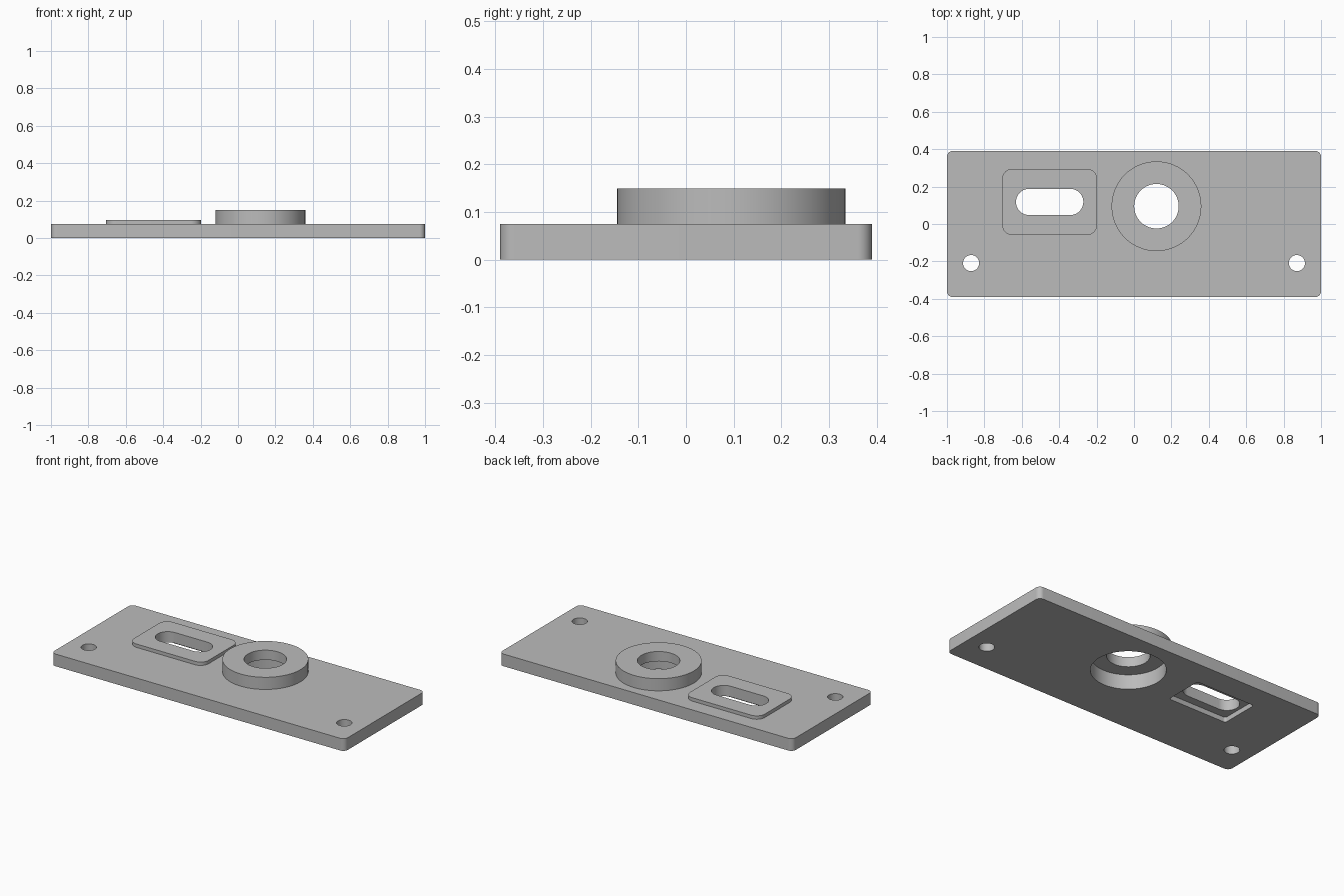
import bpy
import bmesh
from math import cos, sin, pi

default = bpy.data.objects.get("Cube")
if default:
    bpy.data.objects.remove(default, do_unlink=True)

grey = bpy.data.materials.new("plain grey")
grey.use_nodes = True
colour = (0.5, 0.5, 0.5, 1)
grey.diffuse_color = colour
grey.node_tree.nodes["Principled BSDF"].inputs["Base Color"].default_value = colour


def prism(name, centre, half, radius, bottom, top, steps=16):
    """Upright block with rounded corners; a full radius gives a disc or a slot."""
    corners = [(1, 1), (-1, 1), (-1, -1), (1, -1)]
    bm = bmesh.new()
    ring = []
    for i, (sx, sy) in enumerate(corners):
        for k in range(steps + 1):
            a = (i + k / steps) * pi / 2
            ring.append(bm.verts.new((
                centre[0] + sx * (half[0] - radius) + radius * cos(a),
                centre[1] + sy * (half[1] - radius) + radius * sin(a),
                bottom)))
    face = bm.faces.new(ring)
    walls = bmesh.ops.extrude_face_region(bm, geom=[face])
    moved = [v for v in walls["geom"] if isinstance(v, bmesh.types.BMVert)]
    bmesh.ops.translate(bm, verts=moved, vec=(0, 0, top - bottom))
    bmesh.ops.remove_doubles(bm, verts=bm.verts, dist=0.0001)
    bmesh.ops.recalc_face_normals(bm, faces=bm.faces)
    mesh = bpy.data.meshes.new(name)
    bm.to_mesh(mesh)
    bm.free()
    mesh.materials.append(grey)
    obj = bpy.data.objects.new(name, mesh)
    bpy.context.collection.objects.link(obj)
    return obj


def disc(name, centre, radius, bottom, top):
    return prism(name, centre, (radius, radius), radius, bottom, top)


def combine(target, other, operation):
    """Join or cut with another solid, then drop the helper."""
    mod = target.modifiers.new(other.name, "BOOLEAN")
    mod.object = other
    mod.operation = operation
    mod.solver = "EXACT"
    bpy.context.view_layer.objects.active = target
    bpy.ops.object.modifier_apply(modifier=mod.name)
    bpy.data.objects.remove(other, do_unlink=True)


boss = (0.12, 0.095)
pad = (-0.451, 0.118)

# Base plate with the raised ring and the raised slot pad
plate = prism("mounting_plate", (0, 0), (1, 0.39), 0.03, 0, 0.075, 8)
combine(plate, disc("ring_boss", boss, 0.24, 0.04, 0.15), "UNION")
combine(plate, prism("slot_pad", pad, (0.254, 0.177), 0.055, 0.04, 0.096), "UNION")

# Recesses in the underside
combine(plate, disc("ring_recess", boss, 0.207, -0.1, 0.09), "DIFFERENCE")
combine(plate, prism("slot_recess", pad, (0.2, 0.12), 0.015, -0.1, 0.03, 6), "DIFFERENCE")

# Openings right through
combine(plate, disc("ring_hole", boss, 0.119, -0.2, 0.3), "DIFFERENCE")
combine(plate, prism("slot_hole", pad, (0.18, 0.07), 0.07, -0.2, 0.3), "DIFFERENCE")
for side in (-1, 1):
    combine(plate, disc("screw_hole", (side * 0.871, -0.209), 0.043, -0.2, 0.3), "DIFFERENCE")

# Smooth round walls, crisp edges
bpy.ops.object.select_all(action="DESELECT")
plate.select_set(True)
bpy.context.view_layer.objects.active = plate
bpy.ops.object.shade_smooth_by_angle(angle=pi / 6)
